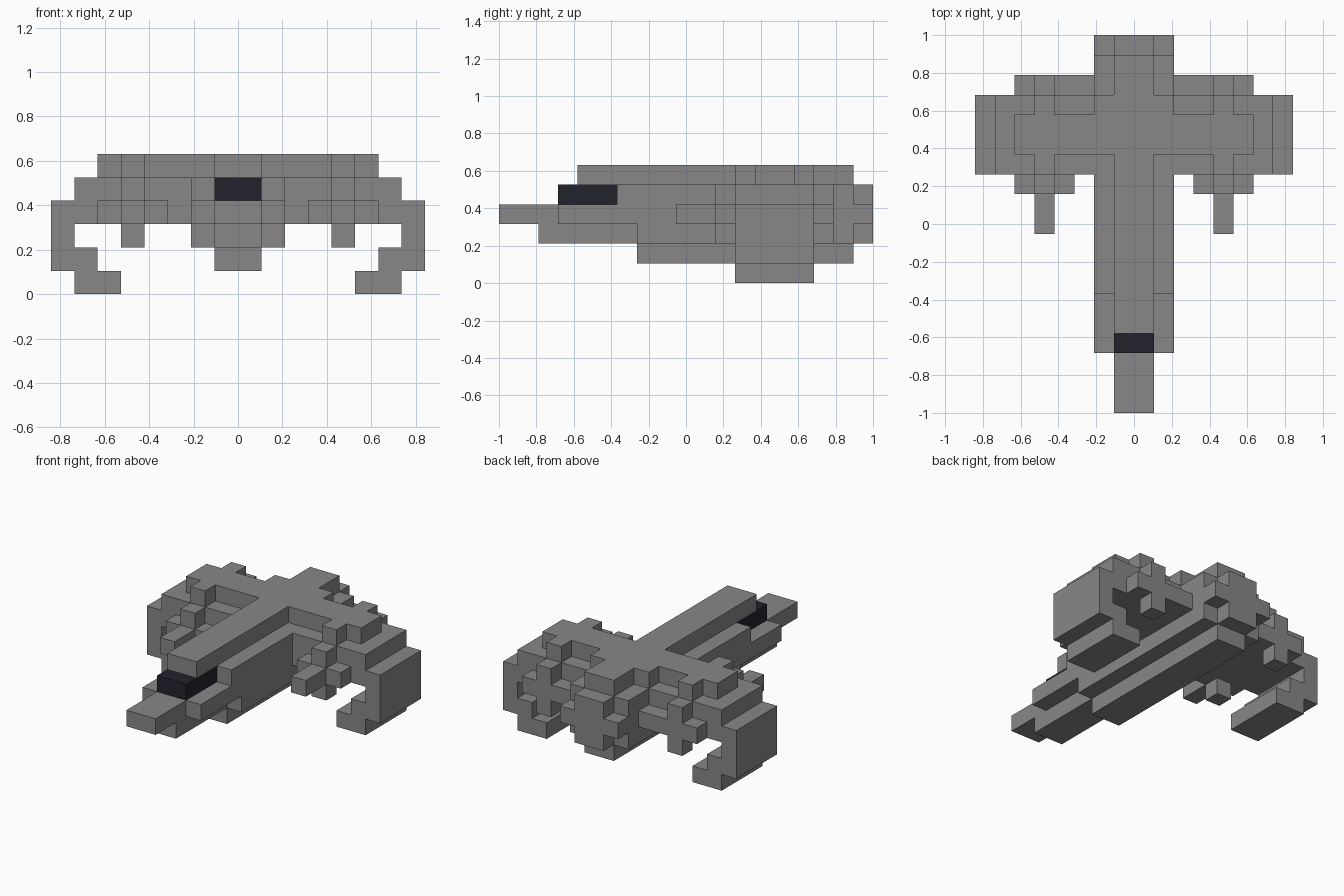
import bpy, bmesh

cube = bpy.data.objects.get("Cube")
if cube:
    bpy.data.objects.remove(cube, do_unlink=True)

U = 2 / 19  # edge of one block


def material(name, rgb):
    m = bpy.data.materials.new(name)
    m.diffuse_color = (*rgb, 1)
    m.use_nodes = True
    m.node_tree.nodes["Principled BSDF"].inputs["Base Color"].default_value = (*rgb, 1)
    return m


grey = material("hull grey", (0.25, 0.24, 0.24))
dark = material("canopy dark", (0.016, 0.016, 0.026))

# Each part is a list of block ranges (x0, x1, y0, y1, z0, z1);
# x is counted from the middle, y from the nose tip, z from the ground.
BODY = {
    "canopy": [(-1, 1, 3, 6, 4, 5)],
    "nose": [(-1, 1, 0, 7, 3, 4), (-1, 1, 2, 7, 2, 3), (-2, 2, 3, 7, 3, 4)],
    "fuselage": [(-2, 2, 6, 18, 4, 5), (-2, 2, 7, 18, 2, 4)],
    "keel": [(-1, 1, 7, 18, 1, 2)],
    "spine": [(-1, 1, 4, 18, 5, 6), (-2, 2, 13, 16, 5, 6)],
    "main_engine": [(-2, 2, 18, 19, 3, 4), (-1, 1, 18, 19, 2, 5)],
}
SIDE = {
    "wing": [(2, 6, 12, 16, 3, 5), (2, 6, 13, 15, 5, 6), (4, 5, 12, 16, 5, 6)],
    "wing_tip": [(6, 7, 12, 16, 3, 5), (7, 8, 12, 16, 1, 4),
                 (6, 7, 12, 16, 0, 2), (5, 6, 12, 16, 0, 1)],
    "gun": [(4, 5, 9, 11, 3, 4)],
    "gun_mount": [(3, 6, 11, 12, 3, 4), (4, 5, 11, 12, 2, 5)],
    "side_engine": [(2, 6, 16, 17, 3, 4), (4, 5, 16, 17, 2, 5)],
}

parts = dict(BODY)
for name, boxes in SIDE.items():
    parts["left_" + name] = boxes
    parts["right_" + name] = [(-b[1], -b[0], *b[2:]) for b in boxes]

# Give every block to the first part that claims it
owner = {}
for name, boxes in parts.items():
    for x0, x1, y0, y1, z0, z1 in boxes:
        for x in range(x0, x1):
            for y in range(y0, y1):
                for z in range(z0, z1):
                    owner.setdefault((x, y, z), name)


def build(name):
    """Make the outer skin of one part as merged flat faces."""
    bm = bmesh.new()
    for cell in [c for c, n in owner.items() if n == name]:
        for axis in range(3):
            a, b = (axis + 1) % 3, (axis + 2) % 3
            for side in (0, 1):
                near = list(cell)
                near[axis] += 2 * side - 1
                if tuple(near) in owner:
                    continue
                corners = []
                for da, db in ((0, 0), (1, 0), (1, 1), (0, 1)):
                    p = list(cell)
                    p[axis] += side
                    p[a] += da
                    p[b] += db
                    corners.append(bm.verts.new((p[0] * U, p[1] * U - 1, p[2] * U)))
                bm.faces.new(corners if side else corners[::-1])
    bmesh.ops.remove_doubles(bm, verts=bm.verts[:], dist=0.001)
    bmesh.ops.dissolve_limit(bm, angle_limit=0.01, verts=bm.verts[:], edges=bm.edges[:])
    mesh = bpy.data.meshes.new(name)
    bm.to_mesh(mesh)
    bm.free()
    mesh.materials.append(dark if name == "canopy" else grey)
    bpy.context.collection.objects.link(bpy.data.objects.new(name, mesh))


for part in parts:
    build(part)
